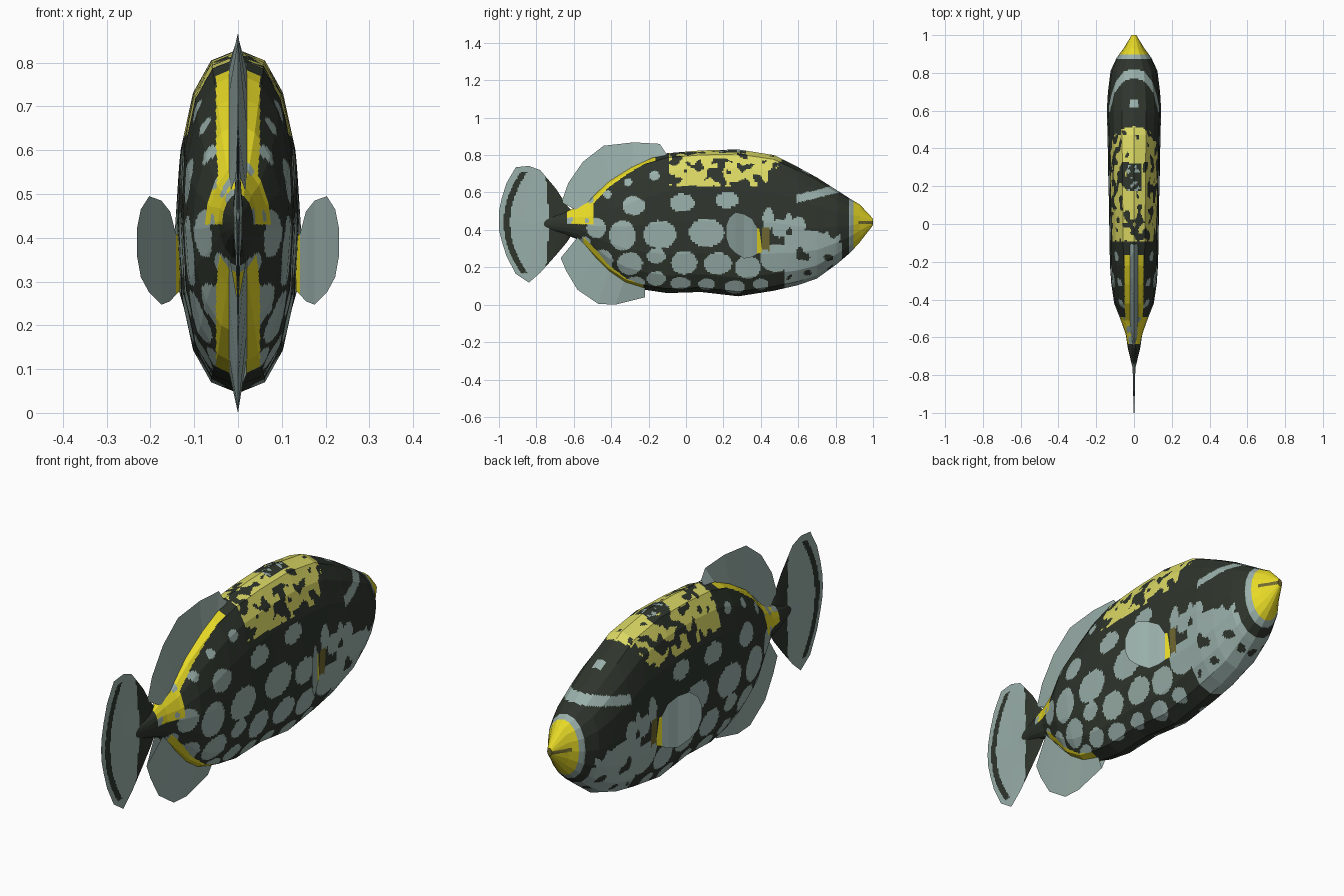
import bpy, math
from mathutils import Vector, noise

if "Cube" in bpy.data.objects:
    bpy.data.objects.remove(bpy.data.objects["Cube"])

DARK, GREY, YELLOW, PALE, OLIVE = range(5)
MATS = []
for name, c in [("dark_green_black", (.028, .036, .026)), ("grey_blue", (.32, .43, .40)),
                ("bright_yellow", (.80, .70, .02)), ("pale_yellow", (.72, .70, .13)),
                ("olive", (.16, .14, .03))]:
    m = bpy.data.materials.new(name)
    m.diffuse_color = (*c, 1)
    m.use_nodes = True
    m.node_tree.nodes["Principled BSDF"].inputs["Base Color"].default_value = m.diffuse_color
    MATS.append(m)


def make(name, verts, faces, rule):
    me = bpy.data.meshes.new(name)
    me.from_pydata(verts, [], faces)
    for m in MATS:
        me.materials.append(m)
    me.update()
    for p in me.polygons:
        p.material_index = rule(p.center)
    ob = bpy.data.objects.new(name, me)
    bpy.context.collection.objects.link(ob)
    return ob


def lerp_at(st, y, k):
    for a, b in zip(st, st[1:]):
        if b[0] <= y <= a[0]:
            t = (y - a[0]) / (b[0] - a[0])
            return a[k] + (b[k] - a[k]) * t
    return st[0][k] if y > st[0][0] else st[-1][k]


def ring(s, sides):
    """Coarse cross-section: rounded ellipse with few sides."""
    y, top, bot, w, n = s
    out = []
    for i in range(sides):
        a = 2 * math.pi * i / sides
        c, d = math.cos(a), math.sin(a)
        x = math.copysign(abs(c) ** (2 / n), c) * w if abs(c) > 1e-6 else 0
        z = math.copysign(abs(d) ** (2 / n), d) if abs(d) > 1e-6 else 0
        out.append(Vector((x, y, (top + bot) / 2 + z * (top - bot) / 2)))
    return out


def loft(name, st, sides, sub, step, rule):
    """Low-poly loft, each facet finely diced so it can carry the pattern."""
    rows = []
    for k in range(len(st) - 1):
        a, b = ring(st[k], sides), ring(st[k + 1], sides)
        n = max(1, round(abs(st[k][0] - st[k + 1][0]) / step))
        for j in range(n + (k == len(st) - 2)):
            mid = [p.lerp(q, j / n) for p, q in zip(a, b)]
            rows.append([mid[i].lerp(mid[(i + 1) % sides], s / sub)
                         for i in range(sides) for s in range(sub)])
    m = sides * sub
    verts = [v for r in rows for v in r]
    faces = [(r * m + i, (r + 1) * m + i, (r + 1) * m + (i + 1) % m, r * m + (i + 1) % m)
             for r in range(len(rows) - 1) for i in range(m)]
    faces += [tuple(range(m)), tuple(range(len(verts) - 1, len(verts) - m - 1, -1))]
    return make(name, verts, faces, rule)


# Body stations: y, top, bottom, half width, roundness
BODY = [(1.0, .46, .425, .012, 2), (.93, .535, .335, .055, 2), (.88, .565, .28, .092, 2.1),
        (.81, .61, .22, .124, 2.2), (.70, .68, .14, .138, 2.3), (.60, .735, .105, .144, 2.4),
        (.47, .80, .075, .14, 2.4), (.28, .83, .045, .137, 2.4), (.08, .825, .068, .132, 2.4),
        (-.10, .81, .062, .13, 2.4), (-.22, .775, .08, .127, 2.2), (-.32, .725, .11, .12, 2),
        (-.42, .66, .18, .105, 1.9), (-.51, .565, .28, .07, 1.8), (-.58, .525, .35, .045, 1.8),
        (-.66, .49, .38, .032, 2), (-.76, .46, .41, .008, 2)]

# Flank spots: y, z, radius along y, radius along z
SPOTS = [(-.28, .53, .06, .05), (-.02, .545, .065, .048), (.22, .56, .06, .043), (-.34, .37, .07, .08),
         (-.14, .375, .088, .075), (.11, .385, .095, .075), (-.48, .41, .05, .055), (-.45, .235, .06, .06),
         (-.30, .22, .068, .06), (-.16, .26, .05, .04), (-.01, .225, .07, .062), (.17, .22, .075, .058),
         (.30, .36, .07, .06), (.33, .20, .07, .06), (.48, .25, .085, .075), (-.16, .14, .05, .038),
         (-.03, .115, .055, .032), (.11, .11, .045, .03), (.26, .095, .055, .035), (.40, .11, .04, .03),
         (-.27, .12, .05, .03), (-.42, .59, .022, .022), (-.31, .655, .022, .02), (-.17, .69, .027, .025),
         (.09, .695, .012, .012), (-.54, .33, .03, .035), (.44, .46, .03, .06), (.50, .41, .04, .05)]
SPOTS2 = [(.60, .42, .04, .05), (.55, .45, .02, .04), (.65, .36, .09, .04)]


def body_rule(c):
    x, y, z = abs(c.x), c.y, c.z
    top, bot = lerp_at(BODY, y, 1), lerp_at(BODY, y, 2)
    if y > .895:                                             # mouth and snout
        return OLIVE if y > .92 and abs(z - .44) < .008 else YELLOW
    if y > .873:
        return GREY
    if -.09 < y < .42 + (z - .64) * .7 and z > .635:         # speckled saddle
        if x < .04 and abs(y - .25) < .07 and z > .8:
            return GREY if noise.noise(c * 45) > .25 else DARK
        lim = .1 if y < .33 or x > .07 else .4
        return DARK if noise.noise(Vector((c.x, y, z)) * 24) > lim else PALE
    if -.64 < y < -.49 and .43 < z:                          # tail root patch
        return YELLOW if noise.noise(c * 20) > -.2 else GREY
    if x < .05 and ((-.56 < y < -.16 and z > top - .04) or (-.55 < y < -.23 and z < bot + .045)):
        return YELLOW                                        # bands beside the fins
    t = (y - .59) / .22                                      # brow stripe
    if 0 < t < 1.05 and abs(z - (.565 + .055 * t)) < .022:
        return GREY
    if x < .022 and abs(y - .64) < .022 and z > .6:
        return GREY
    n = noise.noise(Vector((x, y, z)) * 14)
    if abs(y - .43) < .02 and .29 < z < .41:
        return OLIVE
    if .53 < y < .83 and z < .37 + n * .08 - max(0, y - .75) * .3:   # cheek and chin
        return DARK if n > .36 else GREY
    for sy, sz, ry, rz in SPOTS + SPOTS2:
        if ((y - sy) / ry) ** 2 + ((z - sz) / rz) ** 2 < 1:
            return GREY
    return DARK


loft("body", BODY, 16, 14, .008, body_rule)

# Tail fin: thin lens with dark root and dark rear band
TAIL = [(-.60, .49, .39, .02, 2), (-.64, .535, .33, .018, 2), (-.695, .62, .265, .012, 2),
        (-.78, .72, .17, .007, 2), (-.84, .742, .118, .005, 2), (-.91, .735, .165, .004, 2),
        (-.96, .65, .26, .003, 2), (-.985, .57, .34, .003, 2), (-1.0, .50, .40, .002, 2)]


def tail_rule(c):
    d = c.z - .44
    if c.y > -.735 - .25 * d * d:
        return DARK
    arc = -.975 + 1.26 * d * d
    return DARK if abs(d) < .27 and arc < c.y < arc + .035 else GREY


loft("tail_fin", TAIL, 4, 50, .009, tail_rule)


def ridge_fin(name, base, edge, w):
    """Tent-shaped fin on the centre line, thick at its base."""
    verts, faces = [], []
    for (by, bz), (ey, ez) in zip(base, edge):
        verts += [(w, by, bz), (0, ey, ez), (-w, by, bz)]
    for i in range(0, len(verts) - 3, 3):
        faces += [(i, i + 3, i + 4, i + 1), (i + 1, i + 4, i + 5, i + 2)]
    make(name, verts, faces, lambda c: GREY)


ridge_fin("dorsal_fin",
          [(-.58, .50), (-.54, .53), (-.49, .585), (-.41, .66), (-.29, .735), (-.18, .785), (-.10, .80)],
          [(-.665, .55), (-.63, .65), (-.55, .765), (-.44, .85), (-.28, .868), (-.14, .86), (-.11, .815)], .02)
ridge_fin("anal_fin",
          [(-.58, .36), (-.54, .32), (-.48, .25), (-.41, .18), (-.33, .125), (-.22, .09)],
          [(-.67, .25), (-.64, .18), (-.58, .08), (-.47, .005), (-.38, .0), (-.22, .04)], .02)

# Pectoral fins: x, y, top, bottom from root to tip
PEC = [(.132, .405, .40, .28), (.142, .38, .41, .27), (.155, .355, .46, .255), (.175, .31, .485, .247),
       (.203, .265, .495, .275), (.222, .23, .465, .31), (.231, .213, .42, .36)]
for side, label in ((1, "right"), (-1, "left")):
    v = [(side * x, y, z) for x, y, t, b in PEC for z in (t, b)]
    f = [(i, i + 1, i + 3, i + 2) for i in range(0, len(v) - 2, 2)]
    make("pectoral_fin_" + label, v, f, lambda c: YELLOW if c.y > .385 else GREY)
